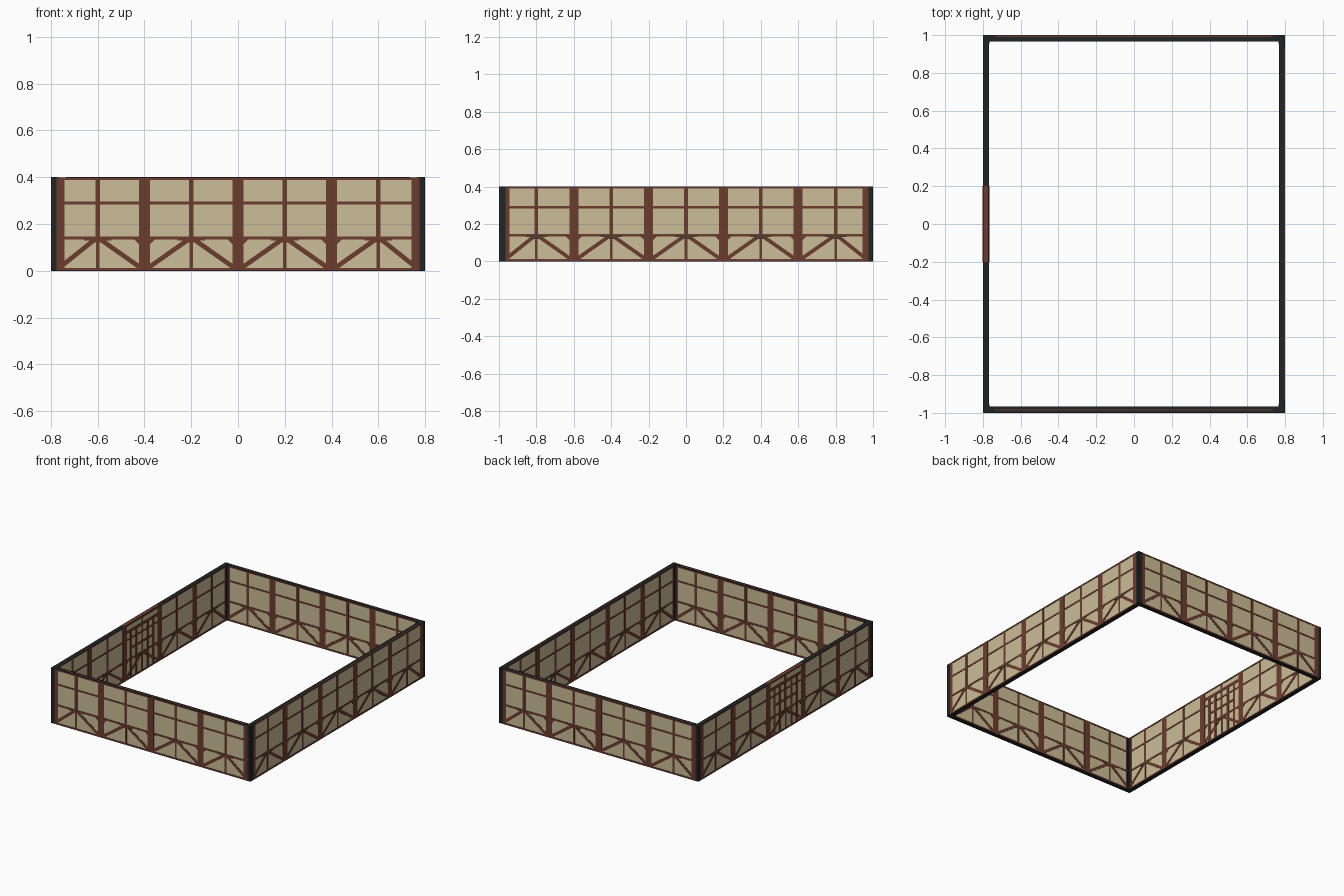
import bpy, bmesh, math
from mathutils import Matrix, Vector

if "Cube" in bpy.data.objects:
    bpy.data.objects.remove(bpy.data.objects["Cube"])

T = 0.033          # wall thickness
H = 0.4            # wall height
HX, HY = 0.8, 1.0  # half sizes


def material(name, rgb):
    m = bpy.data.materials.new(name)
    m.diffuse_color = (*rgb, 1)
    m.use_nodes = True
    m.node_tree.nodes["Principled BSDF"].inputs["Base Color"].default_value = m.diffuse_color
    return m


CREAM = material("cream plaster", (0.60, 0.51, 0.31))
BROWN = material("red brown timber", (0.148, 0.045, 0.028))
BLACK = material("charcoal edge", (0.015, 0.018, 0.018))
DARK = material("dark bracket", (0.075, 0.045, 0.025))


def box(bm, u0, u1, z0, z1, y0=-T / 2, y1=T / 2):
    m = Matrix.Translation(((u0 + u1) / 2, (y0 + y1) / 2, (z0 + z1) / 2)) \
        @ Matrix.Diagonal((u1 - u0, y1 - y0, z1 - z0, 1))
    bmesh.ops.create_cube(bm, size=1, matrix=m)


def brace(bm, u0, z0, u1, z1, w):
    # slanted timber running through the wall
    d = Vector((u1 - u0, z1 - z0))
    m = Matrix.Translation(((u0 + u1) / 2, 0, (z0 + z1) / 2)) \
        @ Matrix.Rotation(-math.atan2(d.y, d.x), 4, 'Y') \
        @ Matrix.Diagonal((d.length, T, w, 1))
    bmesh.ops.create_cube(bm, size=1, matrix=m)


def finish(bm, name, mat, world):
    me = bpy.data.meshes.new(name)
    bm.to_mesh(me)
    bm.free()
    me.materials.append(mat)
    ob = bpy.data.objects.new(name, me)
    ob.matrix_world = world
    bpy.context.collection.objects.link(ob)
    return ob


def wall(side, half, dist, angle, strip, door=False):
    world = Matrix.Rotation(math.radians(angle), 4, 'Z') @ Matrix.Translation((0, -dist + T / 2, 0))
    end = half - T - 0.001
    n = round(half * 2 / 0.4)

    # plaster core
    bm = bmesh.new()
    box(bm, -end, end, 0.003, H - 0.003, -T / 2 + 0.002, T / 2 - 0.002)
    finish(bm, side + "_plaster", CREAM, world)

    # timber frame
    bm = bmesh.new()
    for z0, z1 in ((0.001, 0.012), (0.134, 0.147), (0.284, 0.296), (0.389, 0.399)):
        box(bm, -end, end, z0, z1)
    for i in range(n + 1):
        u = -half + 0.4 * i
        box(bm, max(u - 0.024, -end), min(u + 0.024, end), 0.001, 0.399)
        if i in (0, n):
            s = 1 if i == 0 else -1
            a, b = sorted((u + s * (T + 0.001), u + s * 0.057))
            box(bm, a, b, 0.001, 0.399)
    for i in range(n):
        c = -half + 0.4 * (i + 0.5)
        box(bm, c - 0.010, c + 0.010, 0.13, 0.399)
        box(bm, c - 0.007, c + 0.007, 0.001, 0.14)
        for s in (-1, 1):
            foot = 0.165 if abs(c + s * 0.2) > half - 0.01 else 0.185
            brace(bm, c + s * foot, 0.012, c + s * 0.02, 0.128, 0.020)
            if foot > 0.17:
                brace(bm, c + s * 0.19, 0.11, c + s * 0.16, 0.138, 0.012)
    finish(bm, side + "_timber", BROWN, world)

    # dark brackets under the middle rail
    bm = bmesh.new()
    for i in range(n):
        c = -half + 0.4 * (i + 0.5)
        box(bm, c - 0.058, c + 0.058, 0.130, 0.139, -T / 2 - 0.0006, T / 2 + 0.0006)
        box(bm, c - 0.032, c + 0.032, 0.121, 0.130, -T / 2 - 0.0006, T / 2 + 0.0006)
    ob = finish(bm, side + "_brackets", DARK if angle % 180 else BROWN, world)

    # black top and bottom edges
    bm = bmesh.new()
    box(bm, -end, end, H - 0.002, H - 0.0006)
    box(bm, -end, end, 0, 0.002)
    for s in (-1, 1):   # inner corner edges
        a, b = sorted((s * end, s * (end - 0.014)))
        box(bm, a, b, 0, H - 0.0006, T / 2 - 0.003, T / 2 + 0.001)
    finish(bm, side + "_edges", BLACK, world)

    # brown line along the top
    if strip is not None:
        bm = bmesh.new()
        y = -T / 2 + strip
        box(bm, -end + 0.03, end - 0.03, H - 0.002, H, y, y + 0.007)
        finish(bm, side + "_top_line", BROWN, world)

    # denser doorway panel
    if door:
        bm = bmesh.new()
        e = 0.0008
        for u in (-0.13, -0.065, 0.065, 0.13):
            box(bm, u - 0.010, u + 0.010, 0.001, 0.35, -T / 2 - e, T / 2 + e)
        box(bm, -0.2, 0.2, 0.335, 0.355, -T / 2 - e, T / 2 + e)
        box(bm, -0.14, 0.14, 0.21, 0.225, -T / 2 - e, T / 2 + e)
        box(bm, -0.2, 0.2, H - 0.003, H, -T / 2, T / 2 - 0.006)
        finish(bm, side + "_doorway_frame", BROWN, world)


wall("front_wall", HX, HY, 0, 0.012)
wall("right_wall", HY, HX, 90, 0.0)
wall("back_wall", HX, HY, 180, 0.003)
wall("left_wall", HY, HX, 270, None, door=True)

# charcoal corner posts
bm = bmesh.new()
for sx in (-1, 1):
    for sy in (-1, 1):
        x = sorted((sx * HX, sx * (HX - T - 0.001)))
        y = sorted((sy * HY, sy * (HY - T - 0.001)))
        box(bm, x[0], x[1], 0, H, y[0], y[1])
finish(bm, "corner_posts", BLACK, Matrix.Identity(4))
